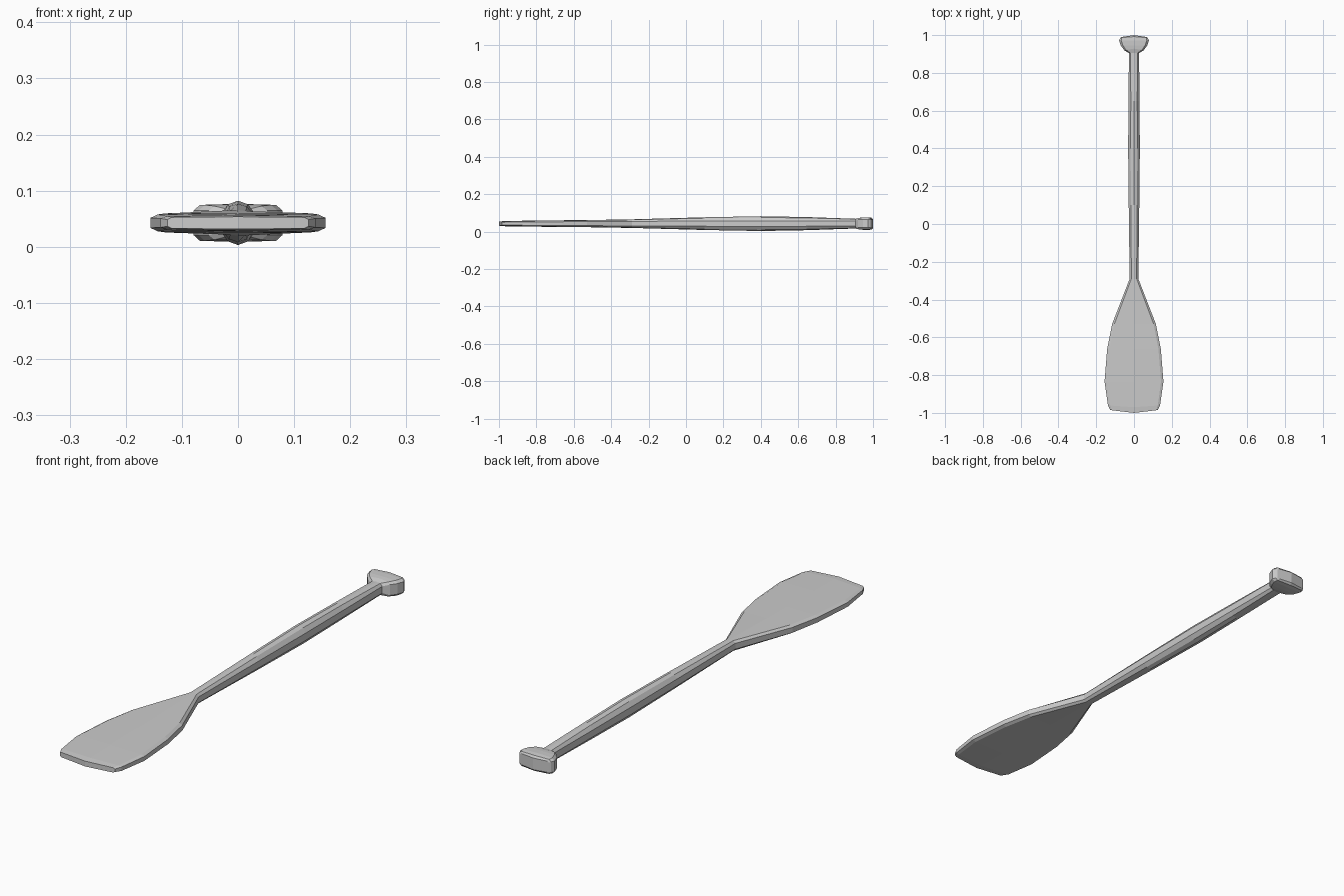
import bpy, bmesh

ZC = 0.0425  # height of the paddle's centre line


def loft(name, stations):
    """Loft mirrored ten-sided sections along y.
    Station: y at edge, y at middle, edge half width, top half width,
    middle half height, shoulder half height, side wall half height."""
    bm = bmesh.new()
    rings = []
    for ye, ym, w, a, t, b, c in stations:
        yq = ym + (ye - ym) * (a / w)
        right = [(0, ym, t), (a, yq, b), (w, ye, c),
                 (w, ye, -c), (a, yq, -b), (0, ym, -t)]
        left = [(-x, y, z) for x, y, z in reversed(right[1:5])]
        rings.append([bm.verts.new((x, y, ZC + z)) for x, y, z in right + left])
    n = len(rings[0])
    for r, s in zip(rings, rings[1:]):
        for i in range(n):
            j = (i + 1) % n
            bm.faces.new((r[i], r[j], s[j], s[i]))
    # End caps, split along the middle
    for r in (rings[0], rings[-1]):
        bm.faces.new(r[:6])
        bm.faces.new(r[5:] + r[:1])
    bmesh.ops.recalc_face_normals(bm, faces=bm.faces)
    mesh = bpy.data.meshes.new(name)
    bm.to_mesh(mesh)
    bm.free()
    obj = bpy.data.objects.new(name, mesh)
    bpy.context.collection.objects.link(obj)
    return obj


# Blade, shaft and flared grip as one continuous carved piece
loft("paddle", [
    # blade
    (-0.985, -1.000, 0.126, 0.118, 0.011, 0.010, 0.006),
    (-0.960, -0.970, 0.138, 0.126, 0.014, 0.012, 0.008),
    (-0.835, -0.835, 0.156, 0.143, 0.016, 0.015, 0.009),
    (-0.660, -0.660, 0.142, 0.129, 0.018, 0.017, 0.010),
    (-0.530, -0.530, 0.116, 0.104, 0.019, 0.018, 0.011),
    # shaft
    (-0.290, -0.290, 0.023, 0.014, 0.023, 0.021, 0.012),
    (0.100, 0.100, 0.028, 0.016, 0.034, 0.029, 0.014),
    (0.400, 0.400, 0.031, 0.018, 0.0395, 0.033, 0.015),
    (0.650, 0.650, 0.029, 0.017, 0.035, 0.030, 0.014),
    (0.905, 0.905, 0.027, 0.018, 0.026, 0.024, 0.014),
    # grip
    (0.920, 0.928, 0.052, 0.042, 0.031, 0.030, 0.022),
    (0.945, 0.945, 0.070, 0.059, 0.033, 0.032, 0.022),
    (0.972, 0.972, 0.079, 0.068, 0.034, 0.032, 0.022),
    (0.986, 0.992, 0.072, 0.064, 0.032, 0.030, 0.022),
    (0.990, 1.000, 0.066, 0.058, 0.024, 0.023, 0.019),
])
